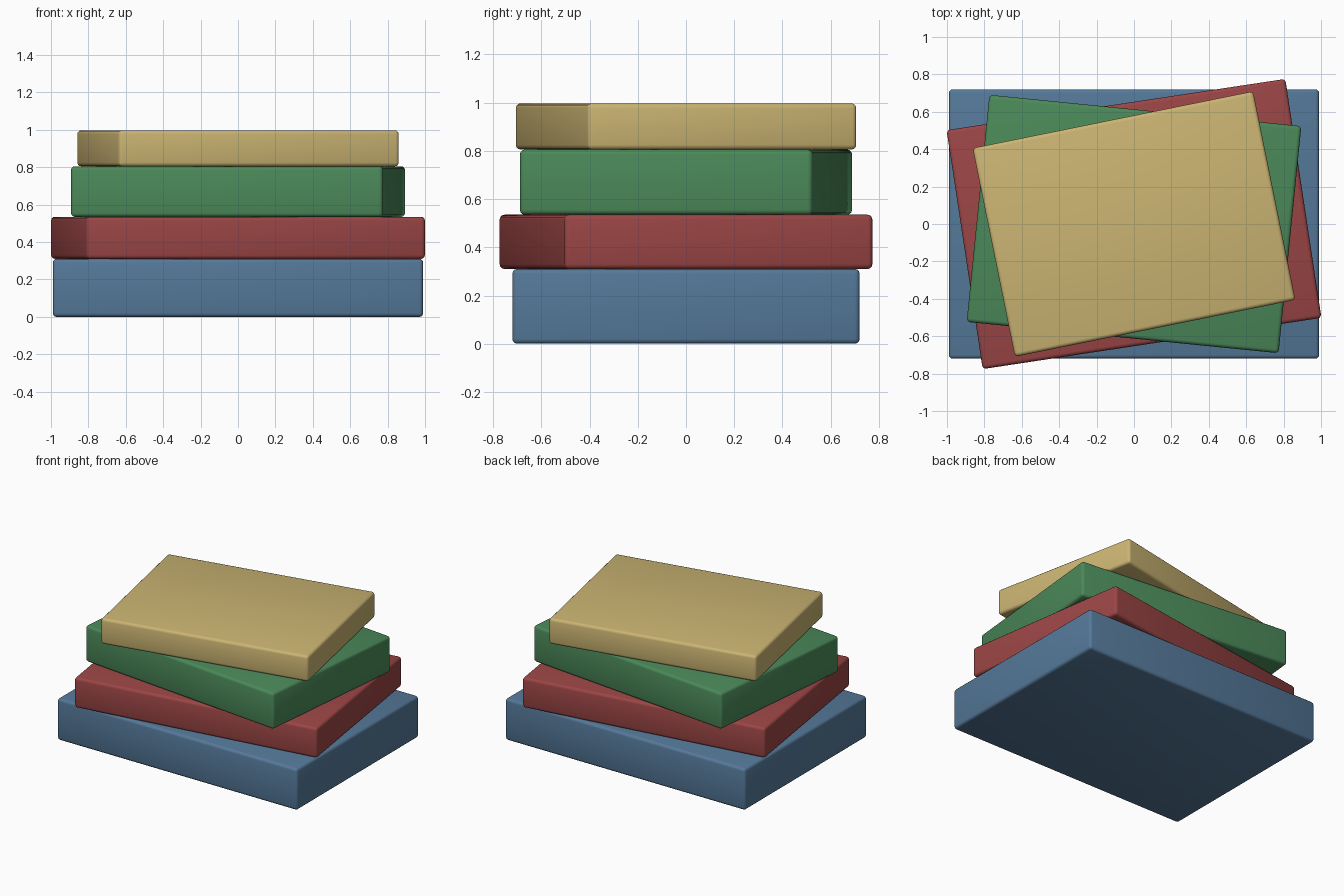
import bpy

if "Cube" in bpy.data.objects:
    bpy.data.objects.remove(bpy.data.objects["Cube"])

# name, half length, half width, bottom, top, turn (radians), colour
BLOCKS = [
    ("bottom_block", 0.99, 0.72, 0.0, 0.31, 0.0, (0.09, 0.19, 0.32, 1)),
    ("second_block", 0.916, 0.646, 0.31, 0.535, 0.15, (0.33, 0.06, 0.06, 1)),
    ("third_block", 0.838, 0.61, 0.535, 0.805, -0.10, (0.07, 0.25, 0.10, 1)),
    ("top_block", 0.765, 0.569, 0.805, 0.997, 0.20, (0.60, 0.46, 0.17, 1)),
]


def slab(name, hx, hy, z0, z1, turn, colour):
    bpy.ops.mesh.primitive_cube_add(size=1, location=(0, 0, (z0 + z1) / 2))
    ob = bpy.context.object
    ob.name = name
    ob.scale = (2 * hx, 2 * hy, z1 - z0)
    bpy.ops.object.transform_apply(location=False, rotation=False, scale=True)
    ob.rotation_euler.z = turn
    # softly rounded edges
    bevel = ob.modifiers.new("rounded_edges", "BEVEL")
    bevel.width = 0.02
    bevel.segments = 3
    bpy.ops.object.modifier_apply(modifier=bevel.name)
    bpy.ops.object.shade_smooth_by_angle()
    mat = bpy.data.materials.new(name + "_colour")
    mat.diffuse_color = colour
    mat.use_nodes = True
    mat.node_tree.nodes["Principled BSDF"].inputs["Base Color"].default_value = mat.diffuse_color
    ob.data.materials.append(mat)


# stack of twisted slabs
for block in BLOCKS:
    slab(*block)
